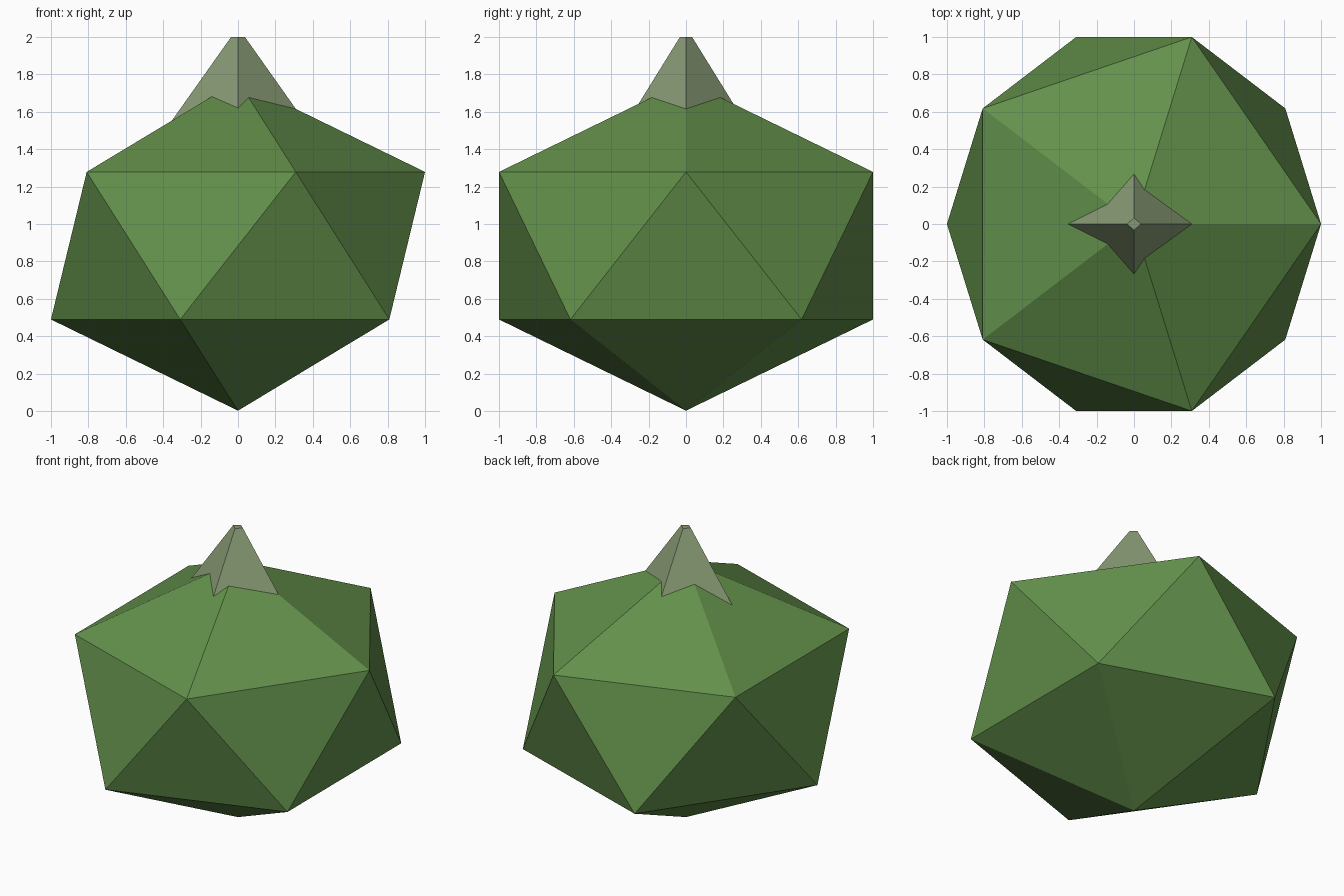
import bpy

if "Cube" in bpy.data.objects:
    bpy.data.objects.remove(bpy.data.objects["Cube"])


def material(name, colour):
    mat = bpy.data.materials.new(name)
    mat.diffuse_color = (*colour, 1.0)
    mat.use_nodes = True
    mat.node_tree.nodes["Principled BSDF"].inputs["Base Color"].default_value = mat.diffuse_color
    return mat


def finish(name, scale, mat):
    obj = bpy.context.object
    obj.name = name
    obj.scale = scale
    obj.data.materials.append(mat)
    bpy.ops.object.transform_apply(location=False, rotation=False, scale=True)
    bpy.ops.object.shade_flat()
    return obj


green = material("leaf green", (0.125, 0.28, 0.07))
pale = material("pale stem green", (0.245, 0.32, 0.175))

# Faceted body: a stretched 20-sided ball
bpy.ops.mesh.primitive_ico_sphere_add(subdivisions=1, radius=1, location=(0, 0, 0.884))
finish("body", (1 / 0.8944, 1 / 0.8507, 0.882), green)

# Four-sided tapered stem, its base sunk into the body, corners on the axes
base, top = 1.48, 2.0
bpy.ops.mesh.primitive_cone_add(vertices=4, radius1=0.405, radius2=0.037,
                                depth=top - base, location=(0, 0, (top + base) / 2))
finish("stem", (1.0, 0.875, 1.0), pale)
